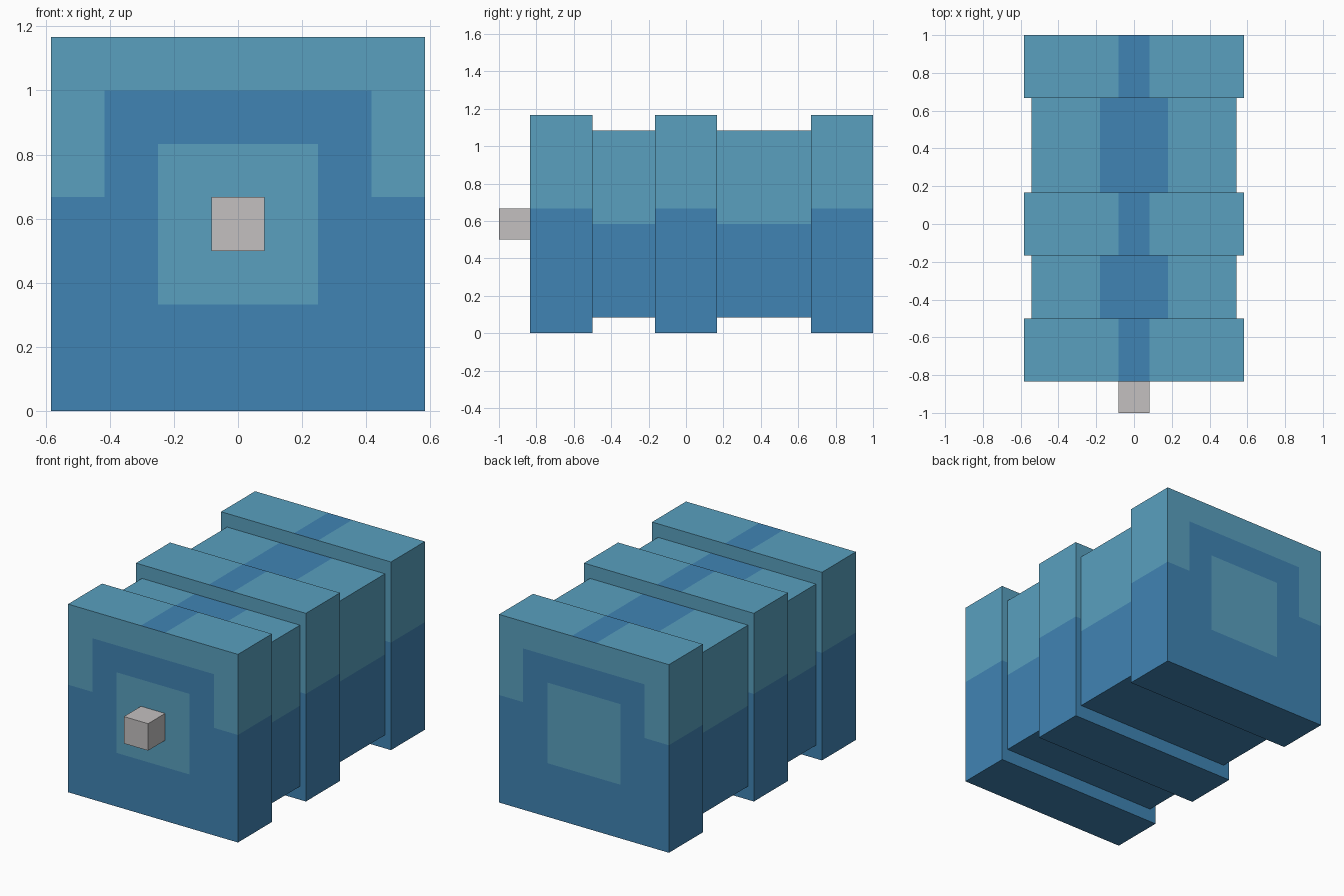
import bpy
import bmesh
from mathutils import Vector

if "Cube" in bpy.data.objects:
    bpy.data.objects.remove(bpy.data.objects["Cube"], do_unlink=True)


def make_material(name, rgb):
    mat = bpy.data.materials.new(name)
    mat.use_nodes = True
    mat.diffuse_color = (*rgb, 1)
    mat.node_tree.nodes["Principled BSDF"].inputs["Base Color"].default_value = (*rgb, 1)
    return mat


BLUE = make_material("blue", (0.051, 0.231, 0.456))
TEAL = make_material("teal", (0.100, 0.352, 0.521))
GREY = make_material("warm grey", (0.55, 0.53, 0.53))


def make_box(name, half_width, y0, y1, z0, z1, mats, cuts_x=(), cuts_z=(), is_second=None):
    """Box sliced at the given x and z positions, coloured per face by a rule."""
    bm = bmesh.new()
    bmesh.ops.create_cube(bm, size=1)
    size = Vector((2 * half_width, y1 - y0, z1 - z0))
    centre = Vector((0, (y0 + y1) / 2, (z0 + z1) / 2))
    for v in bm.verts:
        v.co = v.co * size + centre
    planes = [((s * x, 0, 0), (1, 0, 0)) for x in cuts_x for s in (-1, 1)]
    planes += [((0, 0, z), (0, 0, 1)) for z in cuts_z]
    for co, no in planes:
        bmesh.ops.bisect_plane(bm, geom=bm.verts[:] + bm.edges[:] + bm.faces[:],
                               plane_co=co, plane_no=no)
    bm.normal_update()
    if is_second:
        for f in bm.faces:
            f.material_index = int(is_second(f.calc_center_median(), f.normal))
    mesh = bpy.data.meshes.new(name)
    bm.to_mesh(mesh)
    bm.free()
    for mat in mats:
        mesh.materials.append(mat)
    obj = bpy.data.objects.new(name, mesh)
    bpy.context.collection.objects.link(obj)
    return obj


STRIPE, PANEL, ARCH = 0.083, 0.25, 0.417


def band_is_teal(c, n):
    x = abs(c.x)
    if abs(n.z) > 0.5:
        return n.z > 0 and x > STRIPE
    if abs(n.x) > 0.5:
        return c.z > 0.667
    # End faces: teal shoulders and top border, plus a central panel
    in_panel = x < PANEL and 0.333 < c.z < 0.833
    return in_panel or c.z > 1.0 or (x > ARCH and c.z > 0.667)


def core_is_teal(c, n):
    if abs(n.z) > 0.5:
        return n.z > 0 and abs(c.x) > 0.18
    return c.z > 0.583


# Three wide bands
bands = {"front_band": (-0.833, -0.5), "middle_band": (-0.167, 0.167), "rear_band": (0.667, 1.0)}
for name, (y0, y1) in bands.items():
    make_box(name, 0.583, y0, y1, 0, 1.167, (BLUE, TEAL), (STRIPE, PANEL, ARCH),
             (0.333, 0.667, 0.833, 1.0), band_is_teal)

# Narrower core running through the bands
make_box("core", 0.542, -0.65, 0.8, 0.083, 1.083, (BLUE, TEAL), (0.18,), (0.583,), core_is_teal)

# Small peg on the front
make_box("front_peg", 0.083, -1.0, -0.833, 0.5, 0.667, (GREY,))
